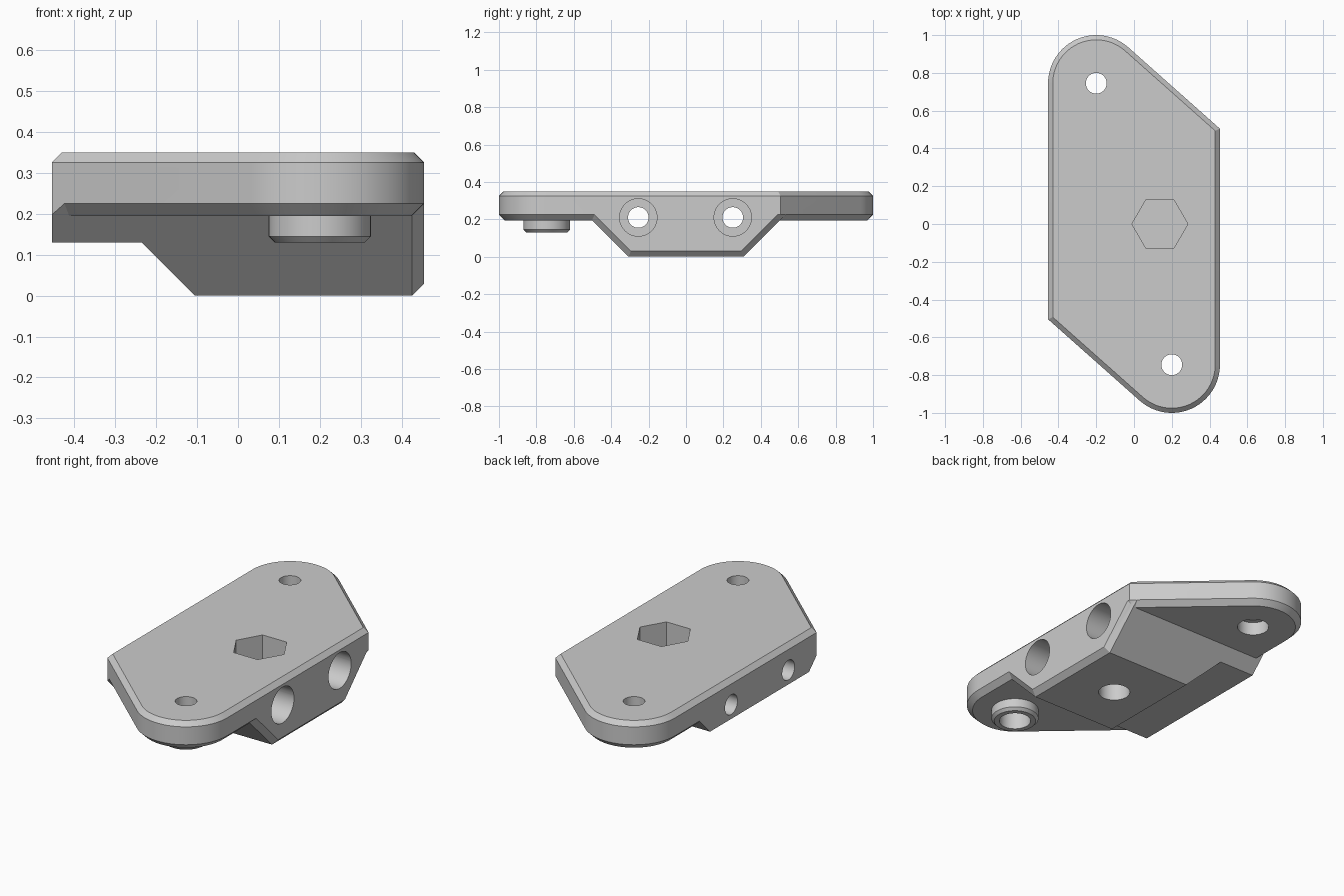
import bpy, bmesh
from math import sin, cos, pi, radians

if "Cube" in bpy.data.objects:
    bpy.data.objects.remove(bpy.data.objects["Cube"], do_unlink=True)

HALF_W = 0.455               # half width of the plate
ARC_X, ARC_Y, ARC_R = 0.2, -0.745, 0.255
HOLE_R, POCKET_R = 0.055, 0.083

grey = bpy.data.materials.new("light grey")
grey.use_nodes = True
grey.diffuse_color = (0.6, 0.6, 0.6, 1)
grey.node_tree.nodes["Principled BSDF"].inputs["Base Color"].default_value = grey.diffuse_color


def loft(name, rings):
    """Closed solid through rings of equal point count."""
    bm = bmesh.new()
    loops = [[bm.verts.new(p) for p in ring] for ring in rings]
    for a, b in zip(loops, loops[1:]):
        for i in range(len(a)):
            j = (i + 1) % len(a)
            bm.faces.new((a[i], a[j], b[j], b[i]))
    bm.faces.new(loops[0])
    bm.faces.new(loops[-1])
    bmesh.ops.recalc_face_normals(bm, faces=bm.faces)
    mesh = bpy.data.meshes.new(name)
    bm.to_mesh(mesh)
    bm.free()
    mesh.materials.append(grey)
    obj = bpy.data.objects.new(name, mesh)
    bpy.context.collection.objects.link(obj)
    return obj


def circle_z(x, y, z, r, n=48):
    return [(x + r * cos(2 * pi * i / n), y + r * sin(2 * pi * i / n), z) for i in range(n)]


def circle_x(x, y, z, r, n=48):
    return [(x, y + r * cos(2 * pi * i / n), z + r * sin(2 * pi * i / n)) for i in range(n)]


def combine(target, tool, operation):
    """Apply a boolean and discard the tool."""
    mod = target.modifiers.new(operation.lower(), "BOOLEAN")
    mod.operation, mod.object, mod.solver = operation, tool, "EXACT"
    bpy.context.view_layer.objects.active = target
    bpy.ops.object.modifier_apply(modifier=mod.name)
    bpy.data.objects.remove(tool, do_unlink=True)


def outline(z, inset=0.0, steps=24):
    """Plate outline: one sharp corner and one tangent arc, repeated half a turn round."""
    start = radians(228.4)
    nx, ny, r = cos(start), sin(start), ARC_R - inset
    x = inset - HALF_W
    half = [(x, (nx * ARC_X + ny * ARC_Y + r - nx * x) / ny)]
    for i in range(steps + 1):
        a = start + (2 * pi - start) * i / steps
        half.append((ARC_X + r * cos(a), ARC_Y + r * sin(a)))
    return [(s * px, s * py, z) for s in (1, -1) for px, py in half]


def block_section(x, inset=0.0):
    """Flared cross-section of the lower block."""
    low, top = 0.307 - inset * 0.414, 0.3
    wide = 0.307 + top - inset * 1.414
    return [(x, -low, inset), (x, low, inset), (x, wide, top), (x, -wide, top)]


# Plate with chamfered upper and lower rims
body = loft("bracket_body", [outline(0.195, 0.03), outline(0.225),
                             outline(0.325), outline(0.35, 0.025)])

# Flared lower block, trimmed to the plate outline and stepped on one side
block = loft("lower_block", [block_section(-0.6), block_section(0.425),
                             block_section(HALF_W, 0.03)])
combine(block, loft("trim", [outline(-0.1), outline(0.31)]), "INTERSECT")
step = [(-0.7, -0.1), (-0.005, -0.1), (-0.235, 0.13), (-0.7, 0.13)]
combine(block, loft("step", [[(x, y, z) for x, z in step] for y in (-1, 1)]), "DIFFERENCE")
combine(body, block, "UNION")

# Locating boss under the front end
boss = loft("boss", [circle_z(ARC_X, ARC_Y, z, r)
                     for z, r in ((0.13, 0.11), (0.145, 0.125), (0.24, 0.125))])
combine(body, boss, "UNION")

# Vertical end holes, wider from below
for s in (1, -1):
    x, y = s * ARC_X, s * ARC_Y
    combine(body, loft("hole", [circle_z(x, y, z, r) for z, r in (
        (0.05, POCKET_R), (0.27, POCKET_R), (0.27, HOLE_R), (0.5, HOLE_R))]), "DIFFERENCE")

# Cross holes, counterbored from the left side
for y in (-0.255, 0.25):
    combine(body, loft("cross_hole", [circle_x(x, y, 0.21, r) for x, r in (
        (-0.7, HOLE_R), (-0.1, HOLE_R), (-0.1, 0.1), (0.7, 0.1))]), "DIFFERENCE")

# Hexagonal nut pocket above, round hole below
combine(body, loft("nut_pocket", [circle_z(0.137, 0, z, 0.148, 6) for z in (0.15, 0.5)]), "DIFFERENCE")
combine(body, loft("bolt_hole", [circle_z(0.137, 0, z, POCKET_R) for z in (-0.1, 0.135)]), "DIFFERENCE")

# Smooth round walls, crisp chamfers
bpy.ops.object.select_all(action="DESELECT")
body.select_set(True)
bpy.context.view_layer.objects.active = body
bpy.ops.object.shade_smooth_by_angle(angle=radians(25))
